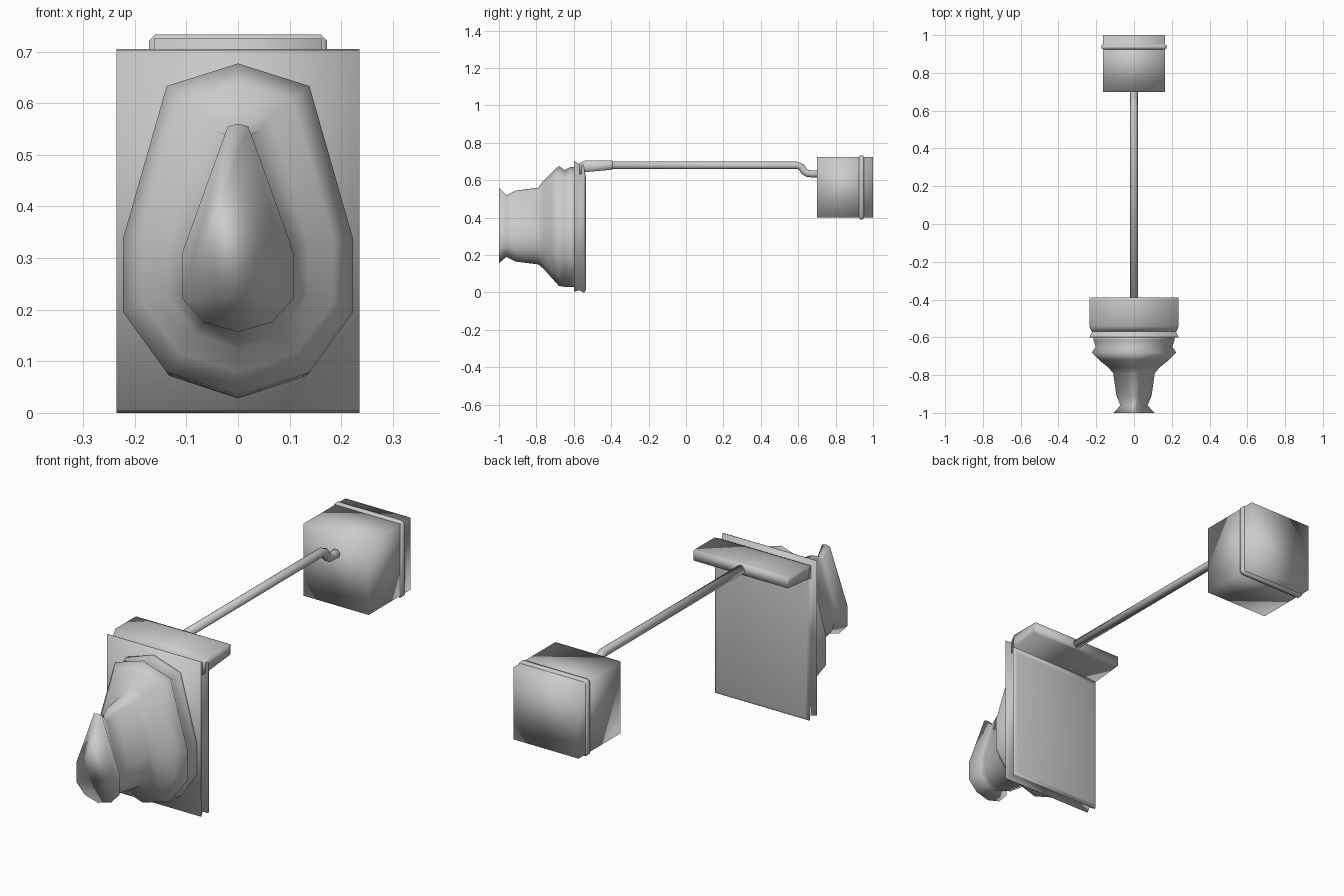
import bpy, bmesh, math
from mathutils import Vector

if "Cube" in bpy.data.objects:
    bpy.data.objects.remove(bpy.data.objects["Cube"])


def loft(name, rings):
    """Skin a list of closed rings with equal point counts and cap both ends."""
    bm = bmesh.new()
    rows = [[bm.verts.new(p) for p in ring] for ring in rings]
    for a, b in zip(rows, rows[1:]):
        n = len(a)
        for i in range(n):
            bm.faces.new((a[i], a[(i + 1) % n], b[(i + 1) % n], b[i]))
    bm.faces.new(rows[0])
    bm.faces.new(rows[-1])
    bmesh.ops.recalc_face_normals(bm, faces=bm.faces)
    for f in bm.faces:
        f.smooth = True
    me = bpy.data.meshes.new(name)
    bm.to_mesh(me)
    bm.free()
    ob = bpy.data.objects.new(name, me)
    bpy.context.collection.objects.link(ob)
    return ob


def rect(y, hx, z0, z1):
    return [(-hx, y, z0), (hx, y, z0), (hx, y, z1), (-hx, y, z1)]


def chamfered(y, hx, z0, z1, c):
    return [(-hx + c, y, z0), (hx - c, y, z0), (hx, y, z0 + c), (hx, y, z1 - c),
            (hx - c, y, z1), (-hx + c, y, z1), (-hx, y, z1 - c), (-hx, y, z0 + c)]


# Ten-sided cross-sections (x, height fraction): teardrop nose and broad base
NOSE = [(0, 1), (.185, .988), (1, .38), (1, .16), (.6, .045), (0, 0)]
BASE = [(0, 1), (.62, .932), (1, .47), (1, .25), (.62, .068), (0, 0)]


def section(y, hx, z0, z1, k):
    half = []
    for (ax, at), (bx, bt) in zip(BASE, NOSE):
        x, t = ax + (bx - ax) * k, at + (bt - at) * k
        half.append((x * hx, y, z0 + (z1 - z0) * t))
    return half + [(-x, yy, z) for x, yy, z in half[-2:0:-1]]


# Flared nose: y, half width, bottom, top, teardrop amount
loft("flared_nose", [section(*s) for s in [
    (-1.0, .108, .157, .56, 1),
    (-.96, .072, .19, .52, 1),
    (-.91, .093, .165, .545, .9),
    (-.79, .11, .15, .56, .6),
    (-.76, .135, .125, .60, .35),
    (-.72, .185, .08, .64, .1),
    (-.68, .223, .035, .677, 0),
    (-.65, .203, .03, .655, 0),
    (-.615, .215, .028, .672, 0),
    (-.59, .215, .028, .672, 0)]])

# Mounting plate with a groove around its edge
loft("mounting_plate", [rect(*s) for s in [
    (-.60, .235, .004, .703), (-.597, .235, .004, .703),
    (-.57, .222, .012, .685), (-.548, .235, 0, .68),
    (-.54, .233, .004, .64), (-.535, .222, .014, .615)]])

# Top bracket
loft("top_bracket", [rect(*s) for s in [
    (-.57, .225, .63, .69), (-.54, .235, .643, .705),
    (-.40, .235, .656, .705), (-.39, .235, .658, .703)]])

# Cranked rod swept along a path in the centre plane
path = [(-.41, .68), (.595, .68), (.617, .67), (.632, .648), (.65, .636), (.675, .634), (.72, .634)]
rings = []
for i, (y, z) in enumerate(path):
    a, b = path[max(i - 1, 0)], path[min(i + 1, len(path) - 1)]
    d = Vector((0, b[0] - a[0], b[1] - a[1])).normalized()
    up = Vector((0, -d.z, d.y))
    rings.append([Vector((0, y, z)) + .02 * (Vector((math.cos(t), 0, 0)) + up * math.sin(t))
                  for t in [math.tau * j / 10 for j in range(10)]])
loft("connecting_rod", rings)

# Rear block and its surrounding band
loft("rear_block", [rect(.70, .163, .4, .725), rect(1.0, .163, .4, .725)])
loft("rear_band", [chamfered(*s) for s in [
    (.925, .163, .4, .725, .008), (.93, .172, .39, .733, .011),
    (.946, .172, .39, .733, .011), (.951, .163, .4, .725, .008)]])
